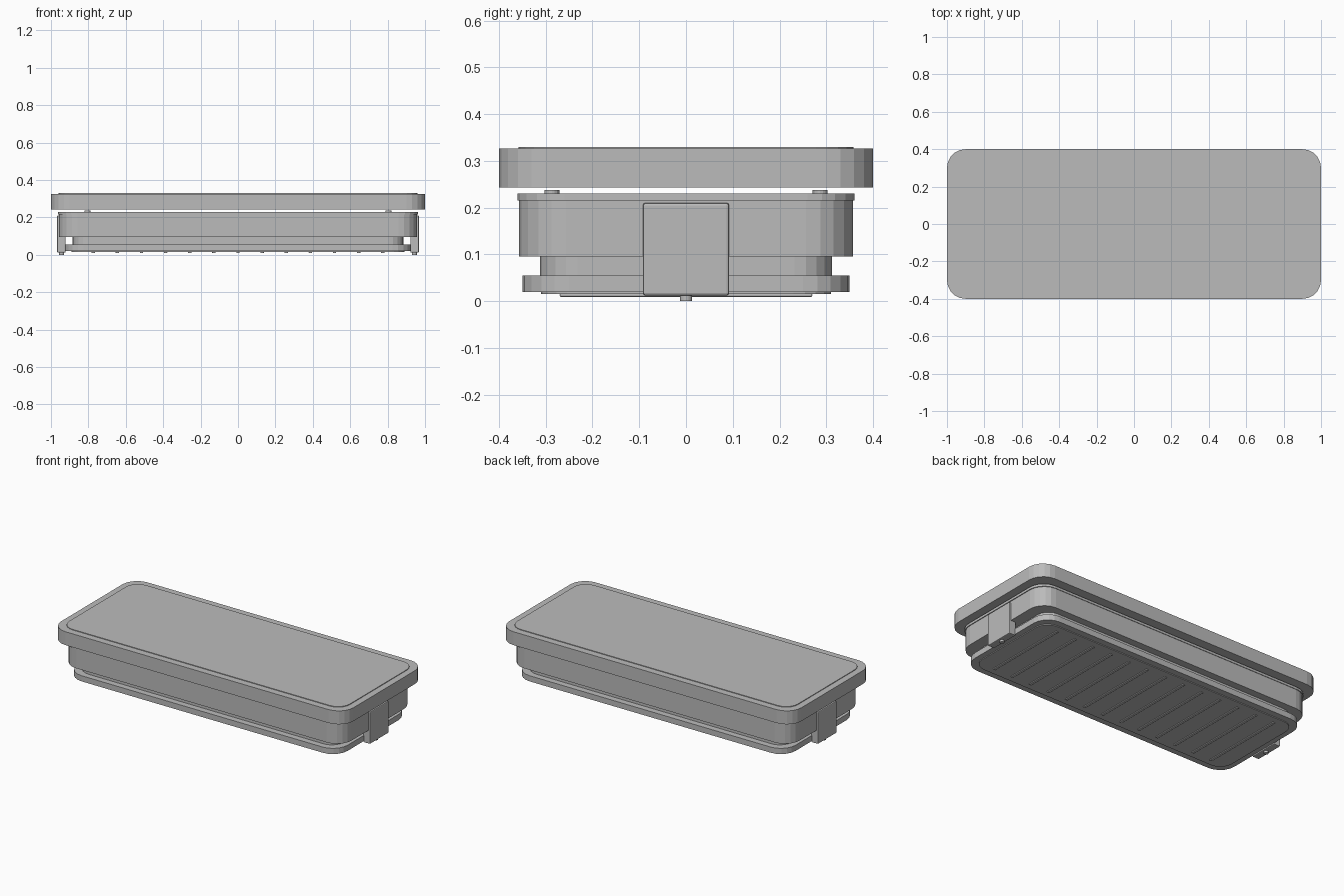
import bpy
import bmesh
import math

cube = bpy.data.objects.get("Cube")
if cube:
    bpy.data.objects.remove(cube, do_unlink=True)

GREY = (0.5, 0.5, 0.5, 1.0)
grey = bpy.data.materials.new("plain grey")
grey.use_nodes = True
grey.diffuse_color = GREY
grey.node_tree.nodes["Principled BSDF"].inputs["Base Color"].default_value = GREY


def finish(name, bm):
    bmesh.ops.recalc_face_normals(bm, faces=bm.faces)
    mesh = bpy.data.meshes.new(name)
    bm.to_mesh(mesh)
    bm.free()
    mesh.materials.append(grey)
    obj = bpy.data.objects.new(name, mesh)
    bpy.context.collection.objects.link(obj)
    return obj


def slab(name, hx, hy, z0, z1, radius, steps=5):
    """Rounded rectangle with half sizes hx, hy, extruded from z0 to z1."""
    bm = bmesh.new()
    ring = []
    for corner, (sx, sy) in enumerate([(1, 1), (-1, 1), (-1, -1), (1, -1)]):
        for i in range(steps + 1):
            a = (corner + i / steps) * math.pi / 2
            ring.append(bm.verts.new((sx * (hx - radius) + radius * math.cos(a),
                                      sy * (hy - radius) + radius * math.sin(a), z0)))
    base = bm.faces.new(ring)
    top = bmesh.ops.extrude_face_region(bm, geom=[base])["geom"]
    verts = [g for g in top if isinstance(g, bmesh.types.BMVert)]
    bmesh.ops.translate(bm, verts=verts, vec=(0, 0, z1 - z0))
    return finish(name, bm)


def box(name, x0, x1, y0, y1, z0, z1, bevel=0):
    bm = bmesh.new()
    bmesh.ops.create_cube(bm, size=1)
    for v in bm.verts:
        v.co = ((x0 + x1) / 2 + v.co.x * (x1 - x0),
                (y0 + y1) / 2 + v.co.y * (y1 - y0),
                (z0 + z1) / 2 + v.co.z * (z1 - z0))
    obj = finish(name, bm)
    if bevel:
        mod = obj.modifiers.new("rounded edges", "BEVEL")
        mod.width = bevel
        mod.segments = 2
    return obj


def disc(name, x, y, z0, z1, radius):
    bm = bmesh.new()
    bmesh.ops.create_cone(bm, cap_ends=True, segments=16, radius1=radius,
                          radius2=radius, depth=z1 - z0)
    bmesh.ops.translate(bm, verts=bm.verts, vec=(x, y, (z0 + z1) / 2))
    return finish(name, bm)


# Stacked rounded layers, from the bottom to the lid
slab("bottom_plate", 0.89, 0.31, 0.015, 0.02, 0.08)
slab("base_tray", 0.925, 0.35, 0.02, 0.055, 0.1)
slab("neck", 0.885, 0.312, 0.055, 0.095, 0.08)
slab("body", 0.957, 0.357, 0.095, 0.215, 0.1)
slab("body_rim", 0.962, 0.36, 0.215, 0.23, 0.1)
slab("lid", 1.0, 0.4, 0.243, 0.326, 0.1)
slab("lid_panel", 0.96, 0.358, 0.326, 0.33, 0.08)

# Ribs across the underside
for i in range(-6, 7):
    x = i * 0.129
    box(f"rib_{i + 7}", x - 0.009, x + 0.009, -0.27, 0.27, 0.009, 0.017, 0.003)

# End clips with a small foot, and spacer pins beneath the lid
for side, s in (("left", 1), ("right", -1)):
    x0, x1 = sorted((s * 0.922, s * 0.967))
    box(f"{side}_clip", x0, x1, -0.092, 0.092, 0.012, 0.21, 0.005)
    disc(f"{side}_clip_foot", s * 0.943, 0, 0, 0.014, 0.013)
    for end, y in (("front", -0.287), ("back", 0.287)):
        disc(f"{side}_{end}_pin", s * 0.805, y, 0.228, 0.238, 0.016)
